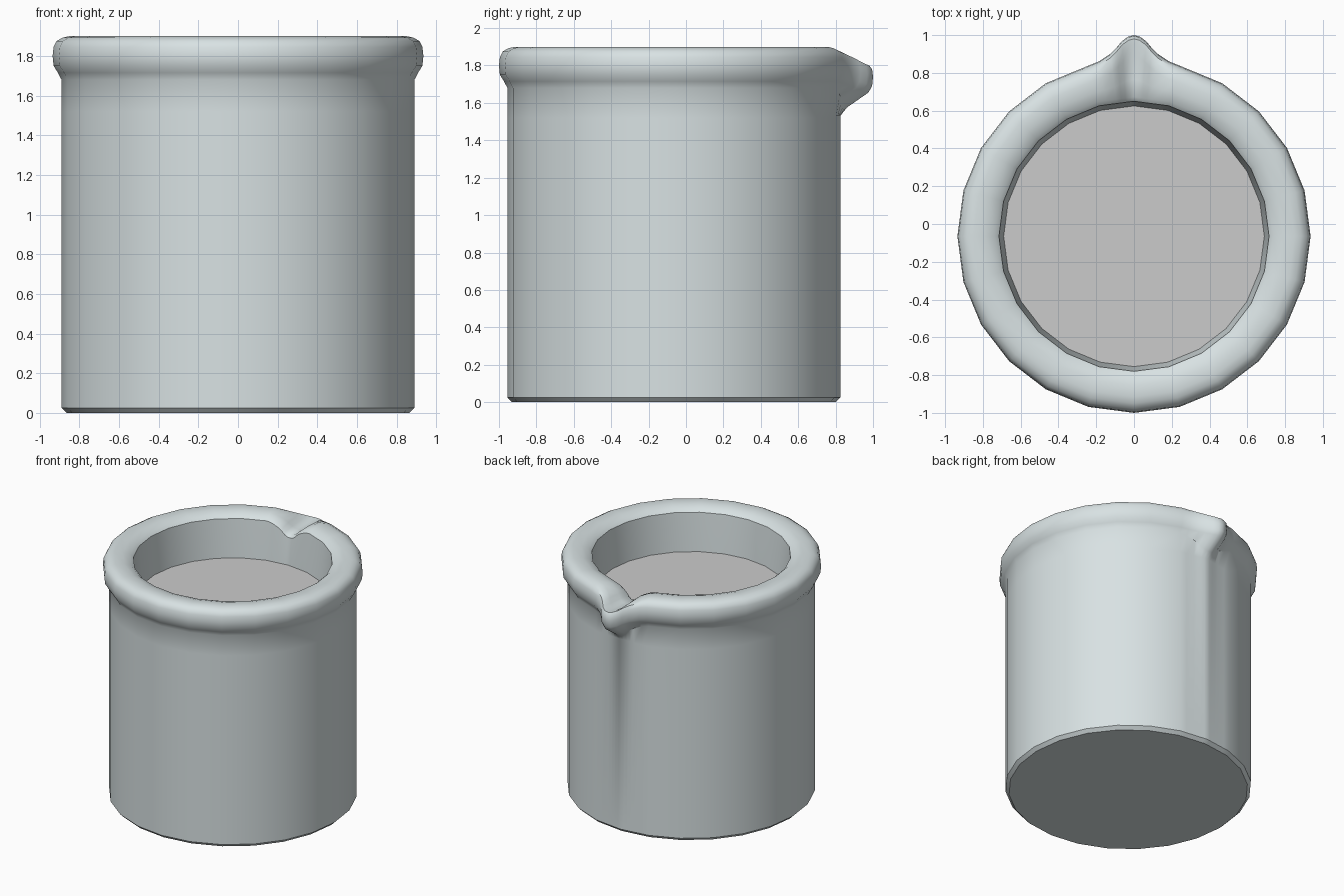
import bpy, bmesh
from math import radians, sin, cos

if "Cube" in bpy.data.objects:
    bpy.data.objects.remove(bpy.data.objects["Cube"])

CY = -0.065          # centre of the round body
SIDES = 24

# paired outlines (radius, height): plain wall section and section through the spout
PLAIN = [(0.60, 0.15), (0.69, 1.56), (0.715, 1.86), (0.738, 1.88), (0.79, 1.896),
         (0.85, 1.90), (0.885, 1.892), (0.915, 1.875), (0.93, 1.845), (0.935, 1.80),
         (0.93, 1.75), (0.908, 1.715), (0.89, 1.68), (0.89, 1.52), (0.89, 0.025), (0.865, 0.0)]
SPOUT = [(0.60, 0.15), (0.69, 1.56), (0.715, 1.765), (0.738, 1.785), (0.83, 1.788),
         (0.95, 1.79), (1.01, 1.798), (1.045, 1.80), (1.06, 1.78), (1.065, 1.74),
         (1.06, 1.69), (1.04, 1.655), (0.925, 1.575), (0.89, 1.53), (0.89, 0.025), (0.865, 0.0)]

# spout strength at angles away from +y
STRENGTH = {0: 1, 1.6: 0.97, 3.5: 0.82, 5.3: 0.58, 7.4: 0.36, 11.5: 0.11}


def material(name, colour):
    m = bpy.data.materials.new(name)
    m.diffuse_color = (*colour, 1)
    m.use_nodes = True
    m.node_tree.nodes["Principled BSDF"].inputs["Base Color"].default_value = m.diffuse_color
    return m


def add_object(name, bm, mat):
    bmesh.ops.recalc_face_normals(bm, faces=bm.faces[:])
    me = bpy.data.meshes.new(name)
    bm.to_mesh(me)
    bm.free()
    ob = bpy.data.objects.new(name, me)
    bpy.context.collection.objects.link(ob)
    me.materials.append(mat)
    return ob


# jug: regular columns plus finer ones around the spout
step = 360 / SIDES
angles = sorted({i * step - 180 + step for i in range(SIDES)}
                | set(STRENGTH) | {-a for a in STRENGTH})
bm = bmesh.new()
columns = []
for a in angles:
    w = STRENGTH.get(abs(a), 0)
    # keep the finer columns on the flat sides of the polygon
    chord = cos(radians(step / 2)) / cos(radians(abs(a) - step / 2)) if abs(a) < step else 1
    col = []
    for (r0, z0), (r1, z1) in zip(PLAIN, SPOUT):
        r = r0 * chord + (r1 - r0) * w
        z = z0 + (z1 - z0) * w
        col.append(bm.verts.new((r * sin(radians(a)), CY + r * cos(radians(a)), z)))
    columns.append(col)
for i, col in enumerate(columns):
    nxt = columns[(i + 1) % len(columns)]
    for j in range(len(PLAIN) - 1):
        bm.faces.new((col[j], nxt[j], nxt[j + 1], col[j + 1]))
bm.faces.new([c[0] for c in columns])     # inside bottom
bm.faces.new([c[-1] for c in columns])    # underside
jug = add_object("jug_body", bm, material("glaze", (0.69, 0.76, 0.77)))
bpy.context.view_layer.objects.active = jug
jug.select_set(True)
bpy.ops.object.shade_smooth_by_angle(angle=radians(40))

# flat surface of the contents
bm = bmesh.new()
ring = [bm.verts.new((0.69 * sin(radians(i * step)), CY + 0.69 * cos(radians(i * step)), 1.56))
        for i in range(SIDES)]
face = bm.faces.new(ring)
contents = add_object("contents_surface", bm, material("contents", (0.6, 0.6, 0.6)))
if contents.data.polygons[0].normal.z < 0:
    contents.data.flip_normals()
